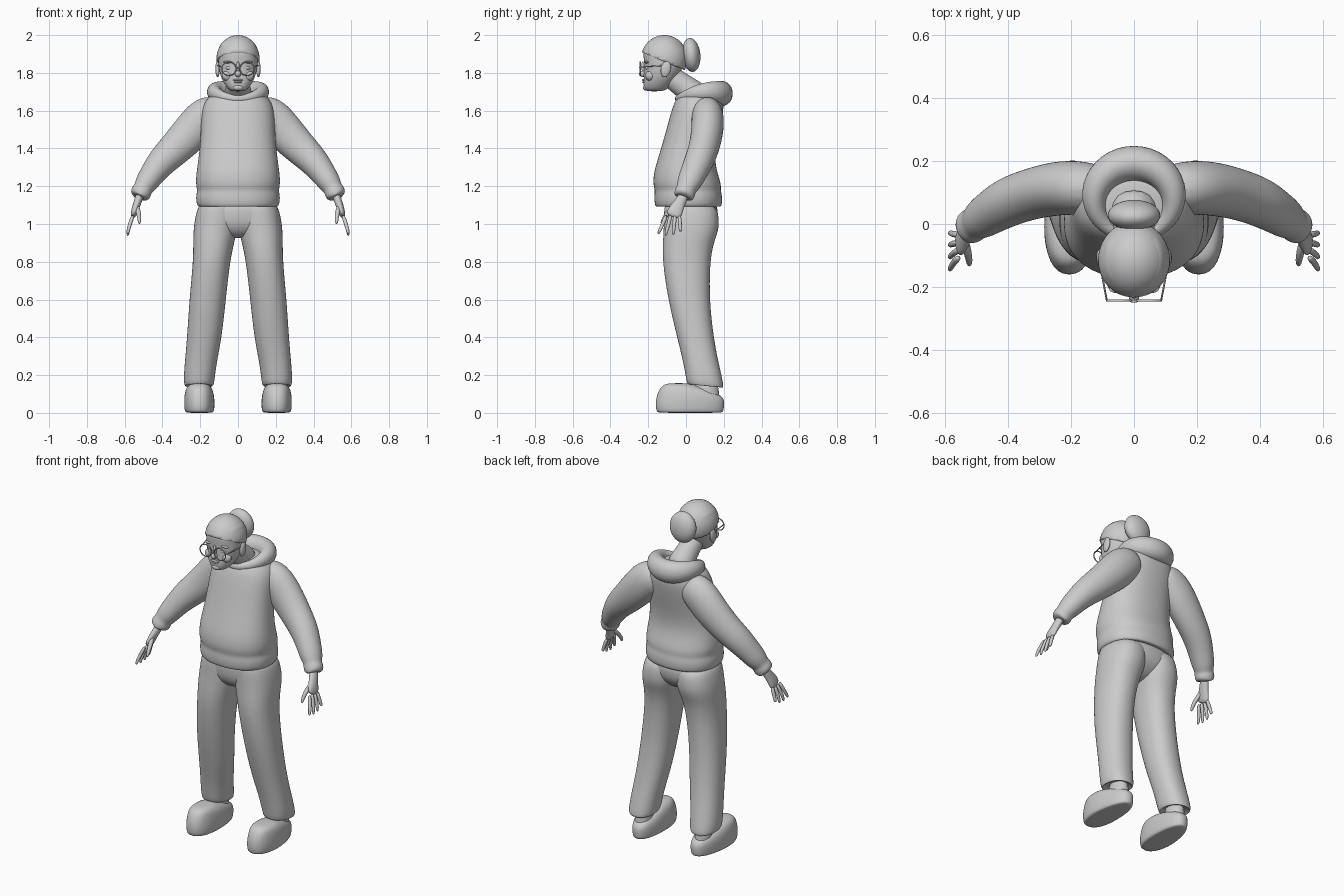
import bpy, bmesh, math
from mathutils import Vector, Matrix

if "Cube" in bpy.data.objects:
    bpy.data.objects.remove(bpy.data.objects["Cube"], do_unlink=True)

GREY = (0.6, 0.6, 0.6, 1.0)
clay = bpy.data.materials.new("soft grey")
clay.use_nodes = True
clay.diffuse_color = GREY
clay.node_tree.nodes["Principled BSDF"].inputs["Base Color"].default_value = GREY


def finish(name, bm, mirror=False, subdiv=0):
    """Turn a bmesh into a smooth, optionally mirrored object."""
    bmesh.ops.recalc_face_normals(bm, faces=bm.faces)
    for face in bm.faces:
        face.smooth = True
    mesh = bpy.data.meshes.new(name)
    bm.to_mesh(mesh)
    bm.free()
    mesh.materials.append(clay)
    obj = bpy.data.objects.new(name, mesh)
    bpy.context.collection.objects.link(obj)
    if mirror:
        obj.modifiers.new("mirror", "MIRROR")
    if subdiv:
        mod = obj.modifiers.new("smooth", "SUBSURF")
        mod.levels = mod.render_levels = subdiv
    return obj


def skin(rings, closed=False):
    """Bridge rings of points into a bmesh, with capped ends unless closed."""
    bm = bmesh.new()
    loops = [[bm.verts.new(p) for p in ring] for ring in rings]
    count = len(loops[0])
    pairs = list(zip(loops, loops[1:]))
    if closed:
        pairs.append((loops[-1], loops[0]))
    for low, high in pairs:
        for i in range(count):
            j = (i + 1) % count
            bm.faces.new((low[i], low[j], high[j], high[i]))
    if not closed:
        bm.faces.new(loops[0])
        bm.faces.new(loops[-1])
    return bm


def oval(center, u, v, count=20, power=2.0):
    """Superellipse around a centre, spanned by two half axes."""
    ring = []
    for i in range(count):
        a = math.tau * i / count
        c, s = math.cos(a), math.sin(a)
        c = math.copysign(abs(c) ** (2 / power), c)
        s = math.copysign(abs(s) ** (2 / power), s)
        ring.append(center + u * c + v * s)
    return ring


def stack(sections, power=2.0, slope=0.0):
    """Level sections given as (left, right, front, back, height)."""
    rings = []
    for x0, x1, y0, y1, z in sections:
        ring = oval(Vector(((x0 + x1) / 2, (y0 + y1) / 2, z)),
                    Vector(((x1 - x0) / 2, 0, 0)),
                    Vector((0, (y1 - y0) / 2, slope * (y0 - y1) / 2)), 24, power)
        rings.append(ring)
    return skin(rings)


def body(sections, power=2.0):
    """Symmetric level sections given as (half width, front, back, height)."""
    return stack([(-w, w, y0, y1, z) for w, y0, y1, z in sections], power)


def limb(sections, count=16, closed=False):
    """Sections (x, y, z, thickness, depth) square to their path."""
    points = [Vector(s[:3]) for s in sections]
    last = len(points) - 1
    rings = []
    for i, s in enumerate(sections):
        if closed:
            t = points[(i + 1) % (last + 1)] - points[i - 1]
        else:
            t = points[min(i + 1, last)] - points[max(i - 1, 0)]
        t.normalize()
        side = Vector((0, 0, 1)) if closed else Vector((0, 1, 0))
        v = (side - t * side.dot(t)).normalized()
        rings.append(oval(points[i], v.cross(t) * s[3], v * s[4], count))
    return skin(rings, closed)


def ball(name, center, radii, mirror=False, tilt=0.0):
    bm = bmesh.new()
    place = (Matrix.Translation(center) @ Matrix.Rotation(tilt, 4, "X")
             @ Matrix.Diagonal((*radii, 1)))
    bmesh.ops.create_uvsphere(bm, u_segments=32, v_segments=20, radius=1, matrix=place)
    return finish(name, bm, mirror)


# Head and neck
finish("head", body([
    (.03, -.205, -.13, 1.702), (.052, -.222, -.10, 1.712), (.075, -.226, -.07, 1.745),
    (.092, -.224, -.04, 1.78), (.102, -.222, -.02, 1.82), (.107, -.224, -.005, 1.87),
    (.107, -.228, .0, 1.92), (.09, -.2, -.03, 1.965), (.04, -.15, -.08, 1.985)], 2.2), subdiv=2)
finish("neck", limb([(0, -.10, 1.80, .06, .06), (0, -.05, 1.755, .062, .062),
                     (0, .02, 1.71, .068, .068), (0, .07, 1.65, .09, .09)]), subdiv=2)

# Hair cap cut along a sloping hairline, and the bun
bm = bmesh.new()
bmesh.ops.create_uvsphere(bm, u_segments=40, v_segments=24, radius=1, matrix=Matrix.Translation(
    (0, -.115, 1.875)) @ Matrix.Diagonal((.114, .123, .125, 1)))
cut = bmesh.ops.bisect_plane(bm, geom=bm.verts[:] + bm.edges[:] + bm.faces[:],
                             plane_co=(0, -.12, 1.862), plane_no=(0, .42, 1), clear_inner=True)
rim = [e for e in cut["geom_cut"] if isinstance(e, bmesh.types.BMEdge)]
bmesh.ops.contextual_create(bm, geom=rim)
cap = finish("hair", bm)
ball("bun", (0, .028, 1.895), (.083, .048, .09), tilt=.1)

# Face
ball("nose", (0, -.228, 1.795), (.017, .02, .017))
ball("nose_bridge", (0, -.222, 1.825), (.01, .014, .035), tilt=.15)
ball("upper_lip", (0, -.222, 1.762), (.027, .011, .006))
ball("lower_lip", (0, -.221, 1.751), (.021, .011, .006))
ball("chin", (0, -.212, 1.722), (.028, .016, .016))
ball("eyes", (.043, -.2, 1.826), (.022, .016, .011), True)
ball("brows", (.046, -.206, 1.857), (.033, .014, .007), True)
ball("cheeks", (.055, -.19, 1.785), (.03, .025, .028), True)
ball("ears", (.108, -.107, 1.82), (.012, .026, .043), True, -.2)

# Glasses
rim_path = []
for i in range(24):
    a = math.tau * i / 24
    rim_path.append(Vector((.048 + .038 * math.cos(a), -.243, 1.822 + .036 * math.sin(a))))
rings = [oval(p, (p - Vector((.048, -.243, 1.822))).normalized() * .003,
              Vector((0, .004, 0)), 6) for p in rim_path]
finish("glasses_rims", skin(rings, True), True)
finish("glasses_temples", limb([(.086, -.243, 1.83, .003, .003), (.1, -.17, 1.836, .003, .003),
                                (.112, -.10, 1.84, .003, .003)], 6), True)
ball("glasses_bridge", (0, -.245, 1.828), (.014, .004, .004))

# Hoodie
finish("hoodie_body", body([
    (.19, -.14, .165, 1.10), (.208, -.158, .183, 1.087), (.222, -.168, .193, 1.105),
    (.225, -.17, .193, 1.15), (.216, -.165, .185, 1.178), (.226, -.176, .188, 1.21),
    (.222, -.172, .168, 1.27), (.213, -.155, .155, 1.33), (.203, -.13, .16, 1.41),
    (.198, -.105, .18, 1.50), (.195, -.078, .2, 1.60), (.175, -.058, .2, 1.655),
    (.13, -.03, .17, 1.695), (.06, .02, .12, 1.71)], 2.3), subdiv=2)
finish("sleeves", limb([
    (.08, .11, 1.61, .08, .07), (.165, .115, 1.58, .11, .088), (.24, .115, 1.495, .106, .088),
    (.33, .095, 1.40, .092, .082), (.40, .07, 1.335, .082, .08), (.45, .04, 1.27, .069, .072),
    (.487, .015, 1.215, .062, .066), (.503, .002, 1.187, .05, .052), (.512, -.004, 1.17, .057, .058),
    (.526, -.015, 1.138, .051, .052), (.524, -.013, 1.143, .035, .037)]), True, 2)

# Hood lying on the shoulders, a ring that swells towards the back
hood = []
for i in range(20):
    a = math.tau * i / 20
    back = (1 - math.cos(a)) / 2
    hood.append((.128 * math.sin(a), .072 - .112 * math.cos(a) + .01 * back,
                 1.662 + .028 * back + .022 * math.sin(a) ** 2,
                 .02 + .038 * back, .022 + .046 * back))
finish("hood", limb(hood, 16, True), subdiv=1)

# Trousers
finish("trouser_seat", body([
    (.2, -.115, .165, 1.13), (.212, -.117, .17, 1.06), (.222, -.113, .16, 1.0),
    (.17, -.085, .11, .95), (.06, -.04, .05, .925)], 2.3), subdiv=2)
finish("trouser_legs", stack([
    (.0, .2, -.11, .16, 1.13), (-.004, .225, -.118, .175, 1.05), (.0, .236, -.118, .175, .98),
    (.018, .238, -.122, .145, .91), (.042, .238, -.127, .127, .8), (.064, .258, -.098, .125, .6),
    (.085, .27, -.05, .148, .4), (.11, .281, -.02, .172, .28), (.122, .288, -.003, .193, .19),
    (.127, .286, .004, .2, .15), (.138, .278, .015, .192, .137), (.15, .265, .03, .18, .16)],
    2.25, .1), True, 2)

# Feet and clogs
finish("ankles", stack([(.15, .255, .03, .185, .05), (.152, .25, .035, .175, .1),
                        (.16, .245, .05, .165, .2)]), True, 2)
clog = stack([(.14, .27, -.14, .185, 0), (.126, .284, -.158, .2, .004),
              (.122, .288, -.163, .204, .045), (.125, .287, -.158, .202, .085),
              (.132, .28, -.145, .14, .118), (.145, .268, -.128, .06, .143),
              (.17, .24, -.1, .02, .158)], 2.4)
for v in clog.verts:
    narrow = 1 - .9 * max(0, v.co.y)
    v.co.x = .205 + (v.co.x - .205) * narrow - .05 * max(0, v.co.y)
finish("clogs", clog, True, 2)

# Hands
finish("palms", limb([
    (.515, -.005, 1.165, .024, .028), (.532, -.032, 1.115, .021, .03),
    (.546, -.055, 1.075, .02, .042), (.557, -.07, 1.035, .014, .043)], 12), True, 2)
for i, (finger, reach) in enumerate([("index", .945), ("middle", .936),
                                     ("ring", .94), ("little", .962)]):
    y = -.104 + .023 * i
    spread = -.036 + .014 * i
    finish(finger + "_fingers", limb([
        (.554, y, 1.05, .012, .012), (.572, y + spread * .5, 1.0, .011, .011),
        (.582, y + spread, .965, .01, .01), (.584, y + spread * 1.2, reach, .006, .006)], 8), True, 1)
finish("thumbs", limb([
    (.538, -.05, 1.1, .016, .016), (.527, -.09, 1.065, .014, .014),
    (.522, -.118, 1.03, .012, .012), (.522, -.132, .998, .007, .007)], 8), True, 1)
